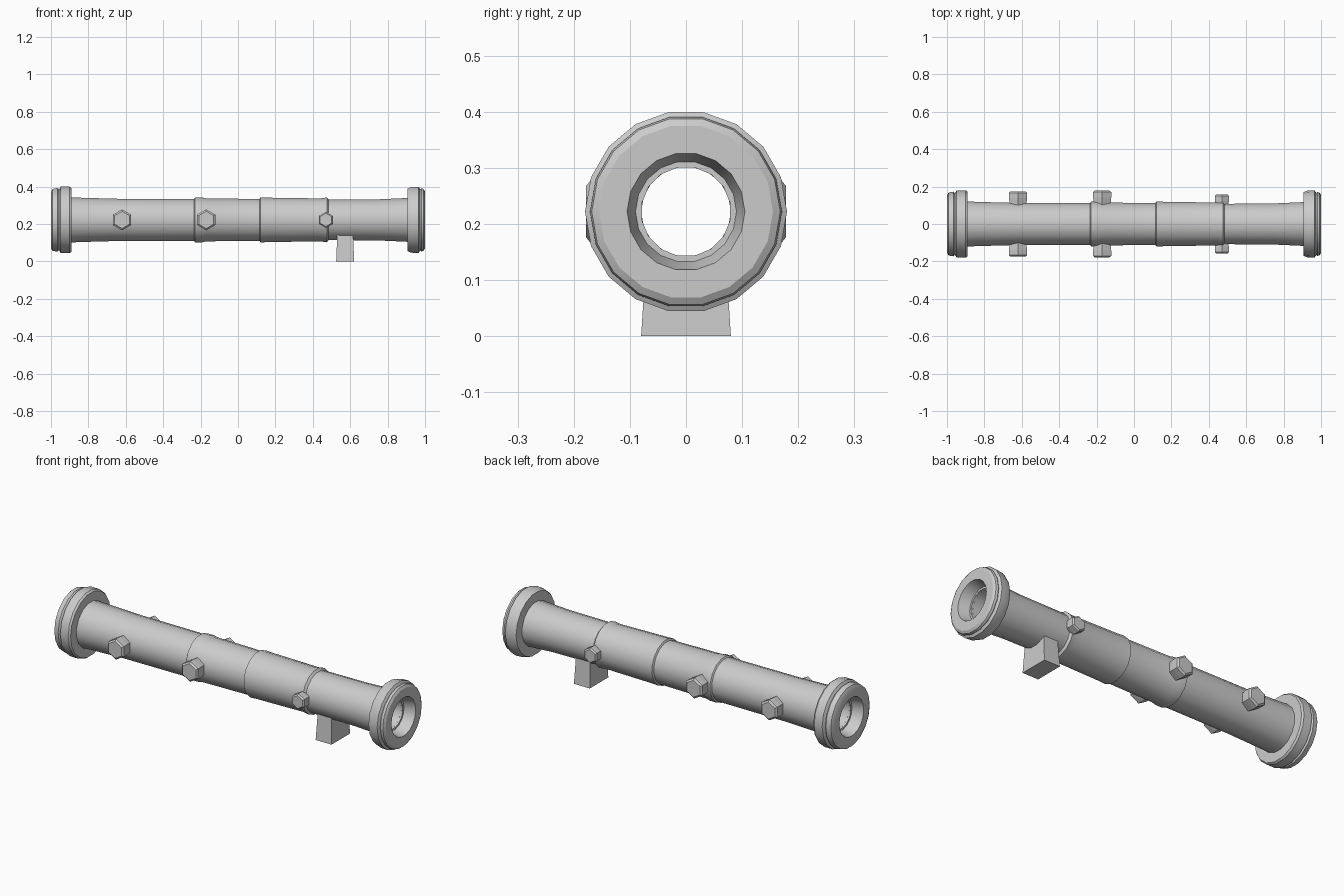
import bpy, bmesh
from math import sin, cos, pi

if "Cube" in bpy.data.objects:
    bpy.data.objects.remove(bpy.data.objects["Cube"])

AXIS_Z = 0.222


def finish(name, bm, angle=30):
    bmesh.ops.recalc_face_normals(bm, faces=bm.faces)
    me = bpy.data.meshes.new(name)
    bm.to_mesh(me)
    bm.free()
    ob = bpy.data.objects.new(name, me)
    bpy.context.collection.objects.link(ob)
    bpy.ops.object.select_all(action='DESELECT')
    bpy.context.view_layer.objects.active = ob
    ob.select_set(True)
    if angle:
        bpy.ops.object.shade_smooth_by_angle(angle=angle * pi / 180)
    return ob


def lathe(name, profile, sides):
    """Spin a closed (x, radius) outline around the tube axis."""
    bm = bmesh.new()
    rings = []
    for i in range(sides):
        a = 2 * pi * (i + 0.5) / sides
        rings.append([bm.verts.new((x, r * sin(a), AXIS_Z + r * cos(a)))
                      for x, r in profile])
    n = len(profile)
    for i in range(sides):
        p, q = rings[i], rings[(i + 1) % sides]
        for j in range(n):
            k = (j + 1) % n
            bm.faces.new((p[j], p[k], q[k], q[j]))
    return finish(name, bm)


# Hollow barrel with stepped sleeves
lathe("barrel", [
    (-0.94, 0.126), (-0.85, 0.121), (-0.64, 0.115), (-0.235, 0.114),
    (-0.23, 0.122), (-0.19, 0.122), (-0.17, 0.117), (0.115, 0.114),
    (0.12, 0.123), (0.16, 0.121), (0.44, 0.117), (0.475, 0.122),
    (0.485, 0.110), (0.75, 0.112), (0.94, 0.121),
    (0.94, 0.080), (-0.94, 0.080)], 16)

# End flanges, each with a shallow groove and a flared mouth
lathe("rear_flange", [
    (-1.0, 0.152), (-0.992, 0.168), (-0.965, 0.173), (-0.957, 0.165),
    (-0.948, 0.180), (-0.90, 0.180), (-0.89, 0.173), (-0.89, 0.110),
    (-0.93, 0.080), (-0.94, 0.090), (-1.0, 0.105)], 18)
lathe("front_flange", [
    (1.0, 0.155), (0.992, 0.168), (0.98, 0.171), (0.974, 0.166),
    (0.966, 0.180), (0.925, 0.178), (0.907, 0.170), (0.907, 0.110),
    (0.93, 0.080), (0.94, 0.090), (1.0, 0.105)], 18)


# Hexagonal bolts on both sides
def bolt(name, x, radius, reach, side):
    bm = bmesh.new()
    loops = []
    for y, r in ((0.095, 0.9), (reach - 0.035, 1.0),
                 (reach - 0.008, 1.0), (reach, 0.82)):
        loops.append([bm.verts.new((x + radius * r * sin(i * pi / 3), side * y,
                                    AXIS_Z + radius * r * cos(i * pi / 3)))
                      for i in range(6)])
    for a, b in zip(loops, loops[1:]):
        for i in range(6):
            k = (i + 1) % 6
            bm.faces.new((a[i], a[k], b[k], b[i]))
    bm.faces.new(loops[0])
    bm.faces.new(loops[-1])
    finish(name, bm, 0)


for label, x, r, reach in (("rear", -0.62, 0.056, 0.175),
                           ("middle", -0.17, 0.056, 0.178),
                           ("front", 0.47, 0.043, 0.158)):
    for side_name, side in (("right", -1), ("left", 1)):
        bolt(f"{label}_bolt_{side_name}", x, r, reach, side)

# Tapered support foot
bm = bmesh.new()
bmesh.ops.create_cube(bm, size=1)
for v in bm.verts:
    top = v.co.z > 0
    v.co.x = 0.573 + v.co.x * (0.085 if top else 0.096)
    v.co.y *= 0.142 if top else 0.16
    v.co.z = 0.14 if top else 0.0
finish("support_foot", bm, 0)
